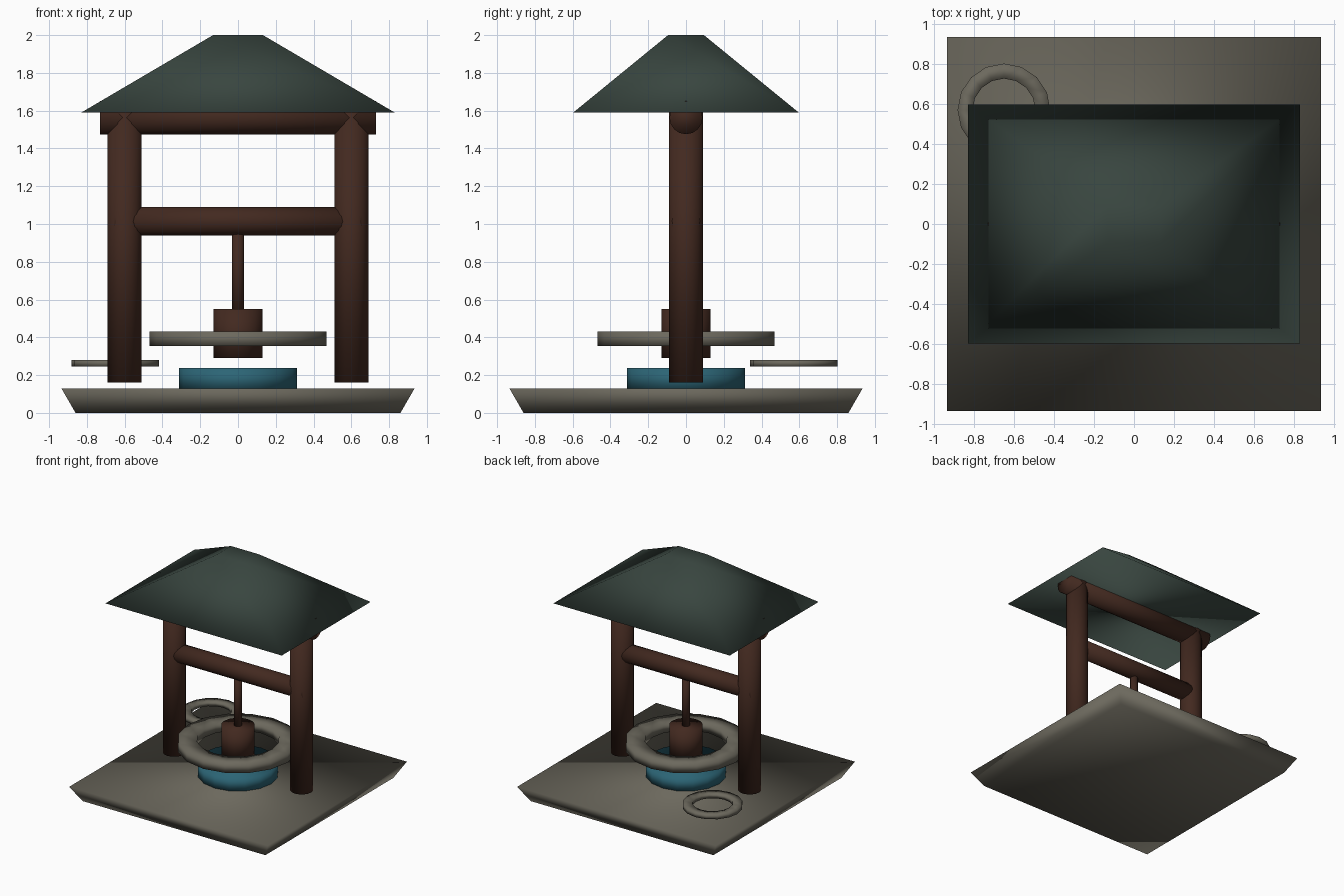
import bpy, bmesh
from math import sin, cos, pi
from mathutils import Matrix, Vector

if "Cube" in bpy.data.objects:
    bpy.data.objects.remove(bpy.data.objects["Cube"])


def material(name, rgb):
    m = bpy.data.materials.new(name)
    m.diffuse_color = (*rgb, 1)
    m.use_nodes = True
    m.node_tree.nodes["Principled BSDF"].inputs["Base Color"].default_value = m.diffuse_color
    return m


STONE = material("stone", (0.15, 0.14, 0.11))
WOOD = material("dark_wood", (0.055, 0.022, 0.014))
SLATE = material("slate", (0.04, 0.06, 0.05))
WATER = material("water", (0.025, 0.13, 0.18))


def finish(bm, name, mat):
    bmesh.ops.recalc_face_normals(bm, faces=bm.faces)
    for f in bm.faces:
        f.smooth = True
    me = bpy.data.meshes.new(name)
    bm.to_mesh(me)
    bm.free()
    me.materials.append(mat)
    ob = bpy.data.objects.new(name, me)
    bpy.context.collection.objects.link(ob)
    return ob


def cylinder(name, a, b, r, mat, sides=16):
    """Capped cylinder from point a to point b."""
    a, b = Vector(a), Vector(b)
    d = b - a
    rot = d.to_track_quat('Z', 'Y').to_matrix().to_4x4()
    bm = bmesh.new()
    bmesh.ops.create_cone(bm, cap_ends=True, segments=sides, radius1=r, radius2=r,
                          depth=d.length, matrix=Matrix.Translation((a + b) / 2) @ rot)
    return finish(bm, name, mat)


def frustum(name, bottom, top, z0, z1, mat):
    """Four-sided tapered block; bottom and top are half sizes."""
    bm = bmesh.new()
    bmesh.ops.create_cube(bm, size=2)
    for v in bm.verts:
        hx, hy = top if v.co.z > 0 else bottom
        v.co = (v.co.x * hx, v.co.y * hy, z1 if v.co.z > 0 else z0)
    return finish(bm, name, mat)


def ring(name, centre, outer, inner, z0, z1, mat, sides=16):
    """Flat ring with a rectangular cross-section."""
    bm = bmesh.new()
    profile = [(outer, z0), (outer, z1), (inner, z1), (inner, z0)]
    loops = []
    for i in range(sides):
        t = 2 * pi * i / sides
        loops.append([bm.verts.new((centre[0] + r * cos(t), centre[1] + r * sin(t), z))
                      for r, z in profile])
    for i in range(sides):
        p, q = loops[i], loops[(i + 1) % sides]
        for j in range(4):
            k = (j + 1) % 4
            bm.faces.new((p[j], q[j], q[k], p[k]))
    return finish(bm, name, mat)


# Paved base and hipped roof
frustum("base_slab", (0.86, 0.86), (0.935, 0.935), 0, 0.13, STONE)
frustum("roof", (0.83, 0.597), (0.132, 0.095), 1.59, 2.0, SLATE)

# Timber frame
for side, x in (("left", -0.6), ("right", 0.6)):
    cylinder(side + "_post", (x, 0, 0.16), (x, 0, 1.6), 0.09, WOOD)
cylinder("top_beam", (-0.73, 0, 1.563), (0.73, 0, 1.563), 0.088, WOOD)
cylinder("winding_beam", (-0.655, 0, 1.015), (0.655, 0, 1.015), 0.076, WOOD)

# Rope and bucket
cylinder("rope", (0, 0, 0.5), (0, 0, 1.0), 0.031, WOOD)
cylinder("bucket", (0, 0, 0.29), (0, 0, 0.55), 0.13, WOOD)

# Water and stone rings
cylinder("water", (0, 0, 0.12), (0, 0, 0.237), 0.312, WATER)
ring("well_rim", (0, 0), 0.468, 0.32, 0.355, 0.43, STONE)
ring("loose_ring", (-0.65, 0.57), 0.232, 0.157, 0.245, 0.28, STONE)
